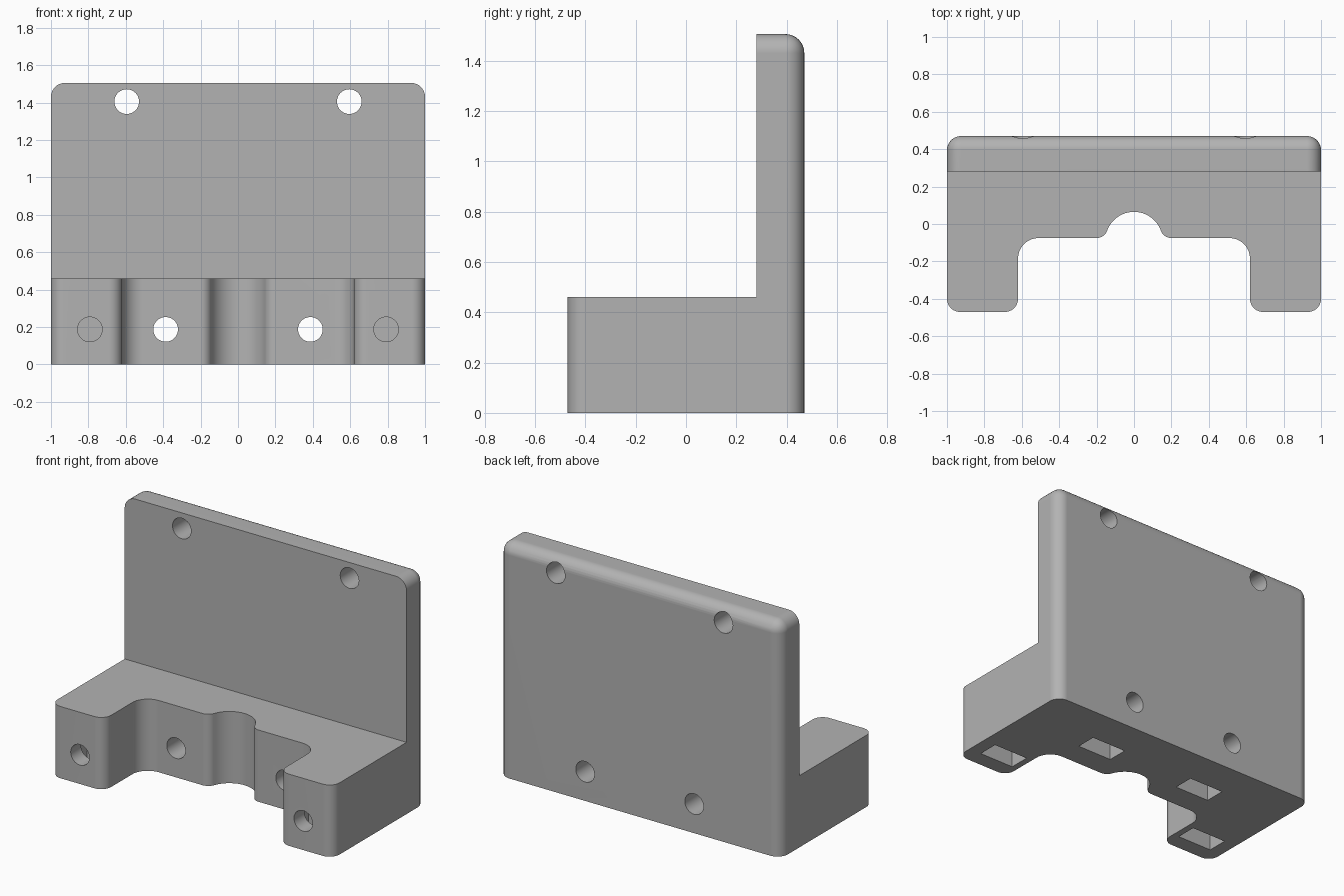
import bpy, bmesh, math
from mathutils import Matrix, Vector

if "Cube" in bpy.data.objects:
    bpy.data.objects.remove(bpy.data.objects["Cube"], do_unlink=True)

BACK, FRONT, PLATE_FRONT = 0.47, -0.47, 0.28
BASE_TOP, PLATE_TOP = 0.46, 1.505
RECESS = -0.075

gray = bpy.data.materials.new("plain_gray")
gray.use_nodes = True
gray.diffuse_color = (0.45, 0.45, 0.45, 1)
gray.node_tree.nodes["Principled BSDF"].inputs["Base Color"].default_value = gray.diffuse_color


def arc(cx, cy, r, start, end, steps=10):
    """Points along an arc, angles in degrees."""
    angles = [math.radians(start + (end - start) * i / steps) for i in range(steps + 1)]
    return [(cx + r * math.cos(a), cy + r * math.sin(a)) for a in angles]


def make_object(name, bm):
    bmesh.ops.recalc_face_normals(bm, faces=bm.faces)
    mesh = bpy.data.meshes.new(name)
    bm.to_mesh(mesh)
    bm.free()
    mesh.materials.append(gray)
    obj = bpy.data.objects.new(name, mesh)
    bpy.context.collection.objects.link(obj)
    return obj


# Right half of the base outline, from the groove centre round to the back
groove_r, lip_r, lip_x = 0.153, 0.06, 0.2
groove_y = 0.065 - groove_r
lip_y = RECESS + lip_r
lean = math.degrees(math.atan2(lip_y - groove_y, lip_x))
half = arc(0, groove_y, groove_r, 90, lean, 12)
half += arc(lip_x, lip_y, lip_r, 180 + lean, 270)[1:]
half += arc(0.51, RECESS - 0.11, 0.11, 90, 0)
half += arc(0.69, FRONT + 0.07, 0.07, 180, 270)
half += arc(0.93, FRONT + 0.07, 0.07, 270, 360)
half += [(1, PLATE_FRONT), (1, BACK)]
outline = half + [(-x, y) for x, y in reversed(half[1:])]

# Base block, then the back part of its top pulled up into the plate
bm = bmesh.new()
floor = bm.faces.new([bm.verts.new((x, y, 0)) for x, y in outline])
ring = list(floor.verts)
upper = [bm.verts.new((v.co.x, v.co.y, BASE_TOP)) for v in ring]
for i in range(len(ring)):
    j = (i + 1) % len(ring)
    bm.faces.new((ring[i], ring[j], upper[j], upper[i]))
top = bm.faces.new(upper)
step = [v for v in upper if abs(v.co.y - PLATE_FRONT) < 1e-4]
bmesh.utils.face_split(top, step[0], step[1])
bm.faces.ensure_lookup_table()
back_top = next(f for f in bm.faces
                if all(v.co.z > 0.1 and v.co.y > PLATE_FRONT - 1e-4 for v in f.verts))
raised = bmesh.ops.extrude_discrete_faces(bm, faces=[back_top])["faces"]
for v in raised[0].verts:
    v.co.z = PLATE_TOP
bmesh.ops.recalc_face_normals(bm, faces=bm.faces)
bmesh.ops.dissolve_limit(bm, angle_limit=math.radians(1), verts=bm.verts, edges=bm.edges)


def is_rounded(edge):
    a, b = (v.co for v in edge.verts)
    at_back = min(a.y, b.y) > BACK - 1e-4
    at_top = min(a.z, b.z) > PLATE_TOP - 1e-4
    along_y = abs(a.y - b.y) > 0.1
    return (at_back and max(a.z, b.z) > 0.1) or (at_top and along_y)


# Round the back and top corners of the plate
bmesh.ops.bevel(bm, geom=[e for e in bm.edges if is_rounded(e)], offset=0.075,
                offset_type='OFFSET', segments=8, profile=0.5, affect='EDGES')
bracket = make_object("mounting_bracket", bm)


def cut(cutter):
    mod = bracket.modifiers.new("cut", 'BOOLEAN')
    mod.operation, mod.solver, mod.object = 'DIFFERENCE', 'EXACT', cutter
    bpy.context.view_layer.objects.active = bracket
    bpy.ops.object.modifier_apply(modifier=mod.name)
    bpy.data.objects.remove(cutter, do_unlink=True)


def drill(x, z, y0, y1):
    """Round hole running from front to back."""
    bm = bmesh.new()
    place = Matrix.Translation((x, (y0 + y1) / 2, z)) @ Matrix.Rotation(math.pi / 2, 4, 'X')
    bmesh.ops.create_cone(bm, cap_ends=True, segments=40, radius1=0.066, radius2=0.066,
                          depth=y1 - y0, matrix=place)
    cut(make_object("hole_cutter", bm))


def pocket(x, y):
    """Rectangular nut slot open at the bottom."""
    bm = bmesh.new()
    size = Matrix.Diagonal(Vector((0.25, 0.136, 0.62, 1)))
    bmesh.ops.create_cube(bm, size=1, matrix=Matrix.Translation((x, y, 0)) @ size)
    cut(make_object("slot_cutter", bm))


# Screw holes and nut slots on both sides
for side in (-1, 1):
    drill(side * 0.595, 1.405, 0.1, 0.6)
    drill(side * 0.387, 0.187, -0.2, 0.6)
    drill(side * 0.792, 0.187, -0.6, -0.12)
    pocket(side * 0.387, 0.155)
    pocket(side * 0.787, -0.297)

# Smooth the curved faces, keep the rest crisp
bpy.ops.object.select_all(action='DESELECT')
bracket.select_set(True)
bpy.context.view_layer.objects.active = bracket
bpy.ops.object.shade_smooth_by_angle(angle=math.radians(30))
weighted = bracket.modifiers.new("flat_normals", 'WEIGHTED_NORMAL')
weighted.keep_sharp = True
